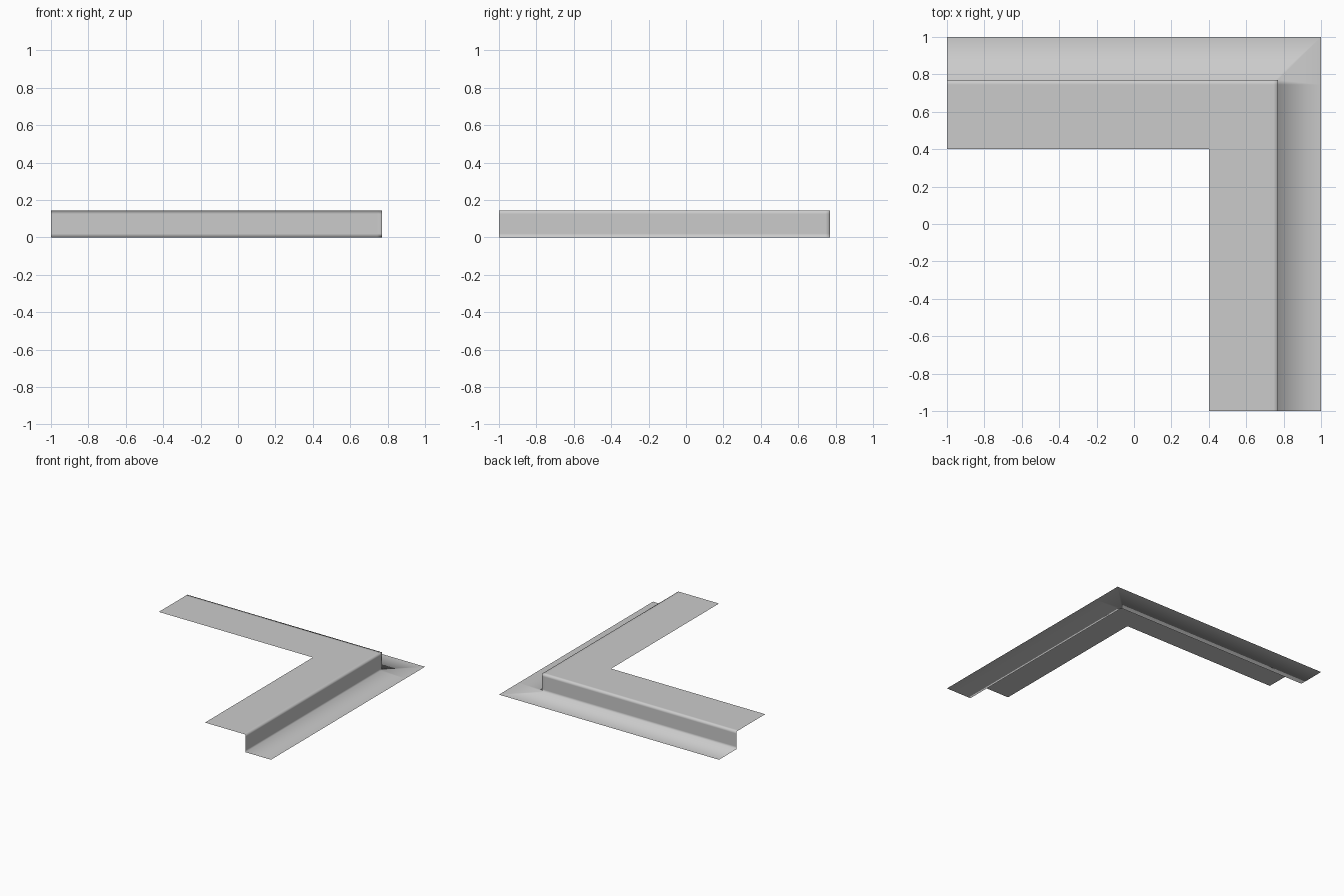
import bpy
import bmesh

cube = bpy.data.objects.get("Cube")
if cube:
    bpy.data.objects.remove(cube, do_unlink=True)

# Plain grey sheet metal
grey = bpy.data.materials.new("light_grey")
grey.use_nodes = True
colour = (0.6, 0.6, 0.6, 1)
grey.diffuse_color = colour
grey.node_tree.nodes["Principled BSDF"].inputs["Base Color"].default_value = colour

# Stepped cross-section: distance outward, height
HEIGHT = 0.145
WALL = 0.77
LOOP = 0.745
profile = [(0.4, HEIGHT), (LOOP, HEIGHT), (WALL, HEIGHT),
           (WALL, HEIGHT - 0.02), (WALL, 0.02), (WALL, 0), (1, 0)]


def corner_path(d):
    """Mitred path along both arms, with tight loops beside the corner."""
    s = min(d, LOOP)
    return [(-1, d), (s, d), (d, d), (d, s), (d, -1)]


# Sweep the cross-section around the corner
bm = bmesh.new()
rows = [[bm.verts.new((x, y, z)) for x, y in corner_path(d)] for d, z in profile]
for a, b in zip(rows, rows[1:]):
    for i in range(len(a) - 1):
        bm.faces.new((a[i], b[i], b[i + 1], a[i + 1]))
bmesh.ops.remove_doubles(bm, verts=bm.verts[:], dist=0.0001)
bmesh.ops.recalc_face_normals(bm, faces=bm.faces[:])
bm.faces.ensure_lookup_table()
if max(bm.faces, key=lambda f: f.calc_center_median().z).normal.z < 0:
    bmesh.ops.reverse_faces(bm, faces=bm.faces[:])
for face in bm.faces:
    face.smooth = True

mesh = bpy.data.meshes.new("corner_trim")
bm.to_mesh(mesh)
bm.free()
mesh.materials.append(grey)
trim = bpy.data.objects.new("corner_trim", mesh)
bpy.context.collection.objects.link(trim)
